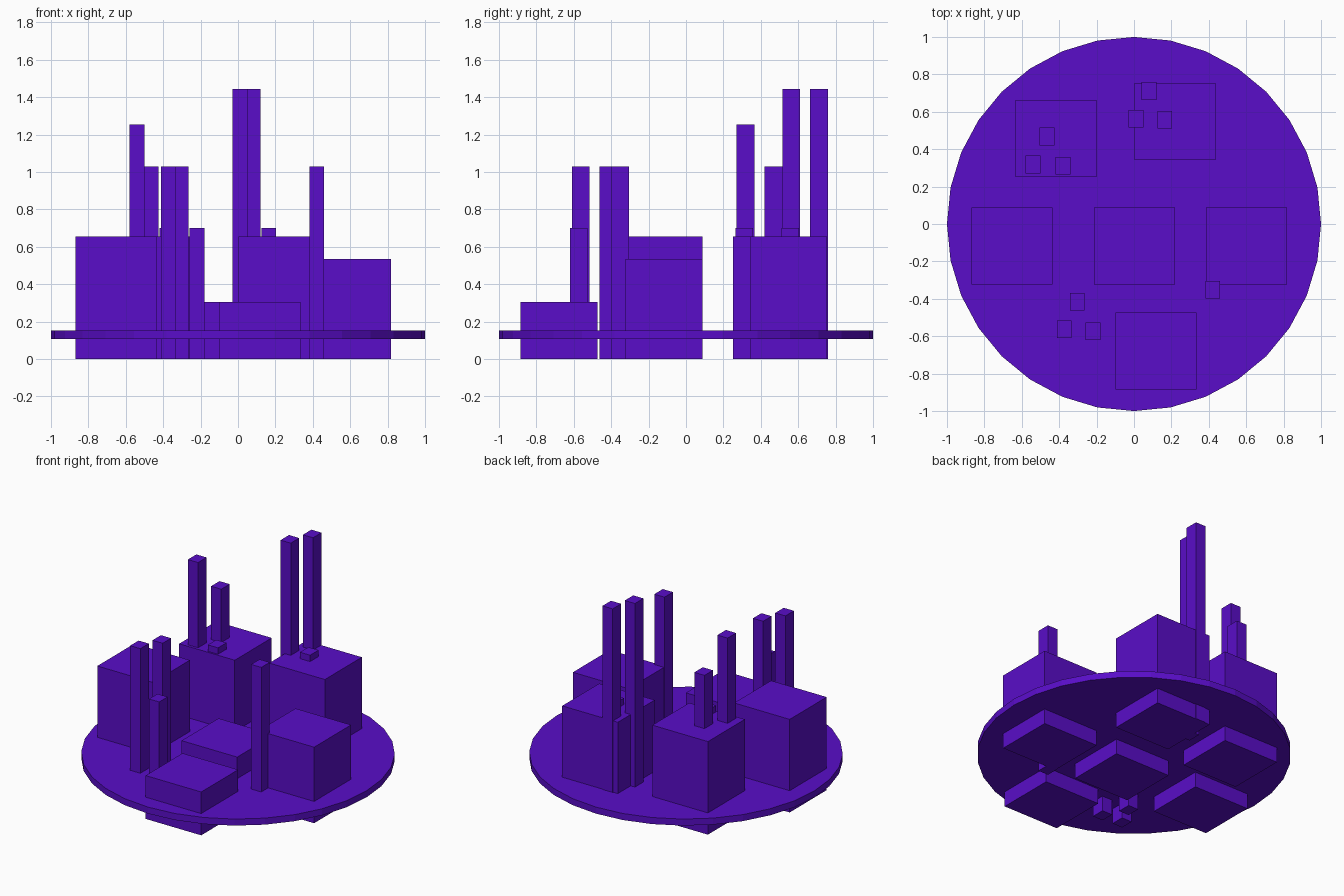
import bpy

if "Cube" in bpy.data.objects:
    bpy.data.objects.remove(bpy.data.objects["Cube"])

mat = bpy.data.materials.new("violet")
mat.diffuse_color = (0.1, 0.004, 0.58, 1)
mat.use_nodes = True
mat.node_tree.nodes["Principled BSDF"].inputs["Base Color"].default_value = mat.diffuse_color


def box(name, x, y, sx, sy, height):
    """Upright box standing on z = 0, centred on (x, y)."""
    bpy.ops.mesh.primitive_cube_add(size=1, location=(x, y, height / 2))
    ob = bpy.context.object
    ob.name = name
    ob.scale = (sx, sy, height)
    bpy.ops.object.transform_apply(location=False, rotation=False, scale=True)
    ob.data.materials.append(mat)


# Round base plate the buildings pass through
bpy.ops.mesh.primitive_cylinder_add(vertices=32, radius=1, depth=0.046,
                                    location=(0, 0, 0.13))
plate = bpy.context.object
plate.name = "base_plate"
plate.data.materials.append(mat)

# Wide building blocks: x, y, height
blocks = [
    (-0.418, 0.457, 0.655), (0.22, 0.548, 0.655),
    (-0.653, -0.117, 0.655), (0.003, -0.117, 0.305), (0.602, -0.117, 0.535),
    (0.117, -0.68, 0.305),
]
for i, (x, y, h) in enumerate(blocks):
    box(f"block_{i + 1}", x, y, 0.433, 0.411, h)

# Slim towers: x, y, height
towers = [
    (-0.465, 0.468, 1.03), (-0.54, 0.318, 1.255), (-0.38, 0.311, 0.70),
    (0.08, 0.711, 1.445), (0.01, 0.563, 1.445), (0.165, 0.557, 0.70),
    (-0.303, -0.415, 1.03), (-0.373, -0.563, 1.03), (-0.219, -0.573, 0.70),
    (0.421, -0.352, 1.03),
]
for i, (x, y, h) in enumerate(towers):
    box(f"tower_{i + 1}", x, y, 0.079, 0.094, h)
